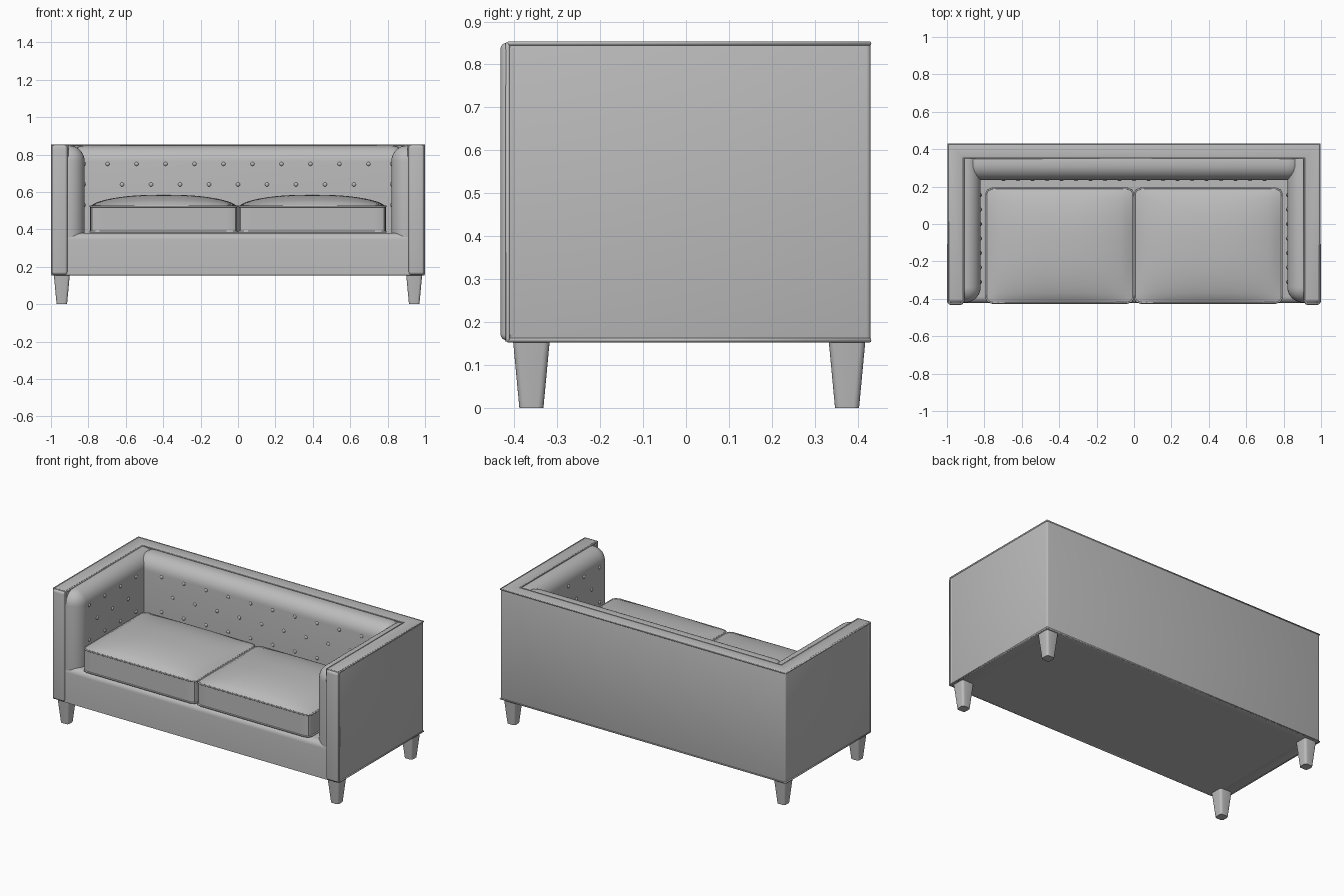
import bpy
import bmesh
from math import radians
from mathutils import Matrix, Vector

if "Cube" in bpy.data.objects:
    bpy.data.objects.remove(bpy.data.objects["Cube"])

fabric = bpy.data.materials.new("grey fabric")
fabric.use_nodes = True
GREY = (0.5, 0.5, 0.5, 1)
fabric.diffuse_color = GREY
fabric.node_tree.nodes["Principled BSDF"].inputs["Base Color"].default_value = GREY


def finish(name, bm, angle=40):
    """Turn a bmesh into a smooth shaded object."""
    bmesh.ops.recalc_face_normals(bm, faces=bm.faces)
    mesh = bpy.data.meshes.new(name)
    bm.to_mesh(mesh)
    bm.free()
    mesh.materials.append(fabric)
    ob = bpy.data.objects.new(name, mesh)
    bpy.context.collection.objects.link(ob)
    bpy.ops.object.select_all(action='DESELECT')
    ob.select_set(True)
    bpy.context.view_layer.objects.active = ob
    bpy.ops.object.shade_smooth_by_angle(angle=radians(angle))


def bevel(bm, edges, width, segments):
    bmesh.ops.bevel(bm, geom=list(edges), offset=width, segments=segments,
                    profile=0.5, affect='EDGES')


def box(name, lo, hi, width, segments):
    """Rounded box between two corners."""
    lo, hi = Vector(lo), Vector(hi)
    bm = bmesh.new()
    bmesh.ops.create_cube(bm, size=1)
    for v in bm.verts:
        v.co = (lo + hi) / 2 + Matrix.Diagonal(hi - lo) @ v.co
    bevel(bm, bm.edges, width, segments)
    finish(name, bm)


def welt(name, points, radius=0.005, cyclic=False):
    """Thin piping along a path."""
    curve = bpy.data.curves.new(name, 'CURVE')
    curve.dimensions = '3D'
    curve.bevel_depth = radius
    curve.bevel_resolution = 2
    curve.use_fill_caps = True
    spline = curve.splines.new('POLY')
    spline.points.add(len(points) - 1)
    for p, co in zip(spline.points, points):
        p.co = (*co, 1)
    spline.use_cyclic_u = cyclic
    curve.materials.append(fabric)
    ob = bpy.data.objects.new(name, curve)
    bpy.context.collection.objects.link(ob)


# Outer frame: one U-shaped wall
BOTTOM, TOP = 0.155, 0.853
outline = [(-0.995, -0.418), (-0.91, -0.418), (-0.91, 0.35), (0.91, 0.35),
           (0.91, -0.418), (0.995, -0.418), (0.995, 0.43), (-0.995, 0.43)]
bm = bmesh.new()
base = bm.faces.new([bm.verts.new((x, y, BOTTOM)) for x, y in outline])
ext = bmesh.ops.extrude_face_region(bm, geom=[base], use_keep_orig=True)
for v in ext["geom"]:
    if isinstance(v, bmesh.types.BMVert):
        v.co.z = TOP
bmesh.ops.recalc_face_normals(bm, faces=bm.faces)
bevel(bm, bm.edges, 0.01, 3)
finish("frame", bm)

# Seat base with a softly rounded front
bm = bmesh.new()
bmesh.ops.create_cube(bm, size=1)
for v in bm.verts:
    v.co = (v.co.x * 1.84, v.co.y * 0.80 - 0.022, 0.2675 + v.co.z * 0.225)
bevel(bm, [e for e in bm.edges if all(v.co.y < 0 and v.co.z > 0.3 for v in e.verts)],
      0.035, 6)
finish("seat_base", bm)

# Padded inner walls
box("back_pad", (-0.905, 0.235, 0.22), (0.905, 0.42, 0.848), 0.085, 8)
for side, s in (("right", -1), ("left", 1)):
    xs = sorted((s * 0.82, s * 0.988))
    box(side + "_arm_pad", (xs[0], -0.42, 0.22), (xs[1], 0.42, 0.848), 0.083, 8)
    # Bulged panel and its piping on the arm end
    xs = sorted((s * 0.912, s * 0.996))
    box(side + "_arm_front", (xs[0], -0.432, 0.158), (xs[1], -0.39, 0.85), 0.014, 4)
    welt(side + "_arm_front_welt",
         [(s * x, -0.415, z) for x, z in
          ((0.911, 0.34), (0.911, 0.849), (0.995, 0.849), (0.995, 0.158))])

# Piping round the top and bottom of the outer walls
rim = [(-0.994, -0.415), (-0.994, 0.428), (0.994, 0.428), (0.994, -0.415)]
welt("top_welt", [(x, y, 0.849) for x, y in rim])
welt("bottom_welt", [(x, y, 0.158) for x, y in rim], cyclic=True)
inner = [(-0.911, -0.415), (-0.911, 0.351), (0.911, 0.351), (0.911, -0.415)]
welt("inner_welt", [(x, y, 0.849) for x, y in inner])


# Seat cushions: rounded slab with a crowned top and piped seams
def cushion(name, x0, x1, y0=-0.422, y1=0.19, z0=0.383, z1=0.525, crown=0.06):
    cx, cy, hx, hy = (x0 + x1) / 2, (y0 + y1) / 2, (x1 - x0) / 2, (y1 - y0) / 2
    n, r = 24, 0.03

    def place(u, v, z):
        x, y = u * hx, v * hy
        # pull the corners in to a radius
        dx, dy = abs(x) - hx + r, abs(y) - hy + r
        if dx > 0 and dy > 0:
            k = max(dx, dy) / (dx * dx + dy * dy) ** 0.5
            x += (dx * k - dx) * (1 if x > 0 else -1)
            y += (dy * k - dy) * (1 if y > 0 else -1)
        return Vector((cx + x, cy + y, z))

    ticks = [-1 + 2 * i / n for i in range(n + 1)]
    ring = ([(u, -1) for u in ticks[:-1]] + [(1, v) for v in ticks[:-1]]
            + [(-u, 1) for u in ticks[:-1]] + [(-1, -v) for v in ticks[:-1]])
    bm = bmesh.new()
    for z, rise in ((z0, 0), (z1, crown)):
        grid = [[bm.verts.new(place(u, v, z + rise * ((1 - abs(u) ** 2.4)
                 * (1 - abs(v) ** 2.4)) ** 0.7)) for u in ticks] for v in ticks]
        for j in range(n):
            for i in range(n):
                bm.faces.new((grid[j][i], grid[j][i + 1],
                              grid[j + 1][i + 1], grid[j + 1][i]))
    walls = [[bm.verts.new(place(u, v, z)) for u, v in ring] for z in (z0, z1)]
    for i in range(len(ring)):
        k = (i + 1) % len(ring)
        bm.faces.new((walls[0][i], walls[0][k], walls[1][k], walls[1][i]))
    bmesh.ops.remove_doubles(bm, verts=bm.verts, dist=0.0005)
    finish(name, bm)
    for label, z in (("_lower_welt", z0 + 0.004), ("_upper_welt", z1 - 0.002)):
        welt(name + label, [place(u, v, z) for u, v in ring], cyclic=True)


cushion("right_cushion", -0.79, -0.004)
cushion("left_cushion", 0.004, 0.79)


# Tufting buttons in staggered rows
def button(bm, at, axis):
    squash = Vector((1, 1, 1))
    squash[axis] = 0.6
    bmesh.ops.create_uvsphere(bm, u_segments=10, v_segments=6, radius=0.011,
                              matrix=Matrix.Translation(at) @ Matrix.Diagonal(squash).to_4x4())


bm = bmesh.new()
STEP = 0.155
for row, z in enumerate((0.75, 0.64, 0.53)):
    odd = row % 2
    for i in range(10 - odd):
        button(bm, Vector(((i - 4.5 + odd / 2) * STEP, 0.235, z)), 1)
    for i in range(4 - odd):
        for s in (-1, 1):
            button(bm, Vector((s * 0.82, -0.31 + (i + odd / 2) * STEP, z)), 0)
finish("tufting_buttons", bm)

# Tapered legs
for depth, y in (("front", -0.36), ("back", 0.375)):
    for side, x in (("right", -0.942), ("left", 0.942)):
        bm = bmesh.new()
        bmesh.ops.create_cube(bm, size=1)
        for v in bm.verts:
            w = 0.086 if v.co.z > 0 else 0.056
            v.co = (x + v.co.x * w, y + v.co.y * w, 0.08 + v.co.z * 0.16)
        bevel(bm, [e for e in bm.edges
                   if abs(e.verts[0].co.z - e.verts[1].co.z) > 0.1], 0.014, 4)
        finish(depth + "_" + side + "_leg", bm)
